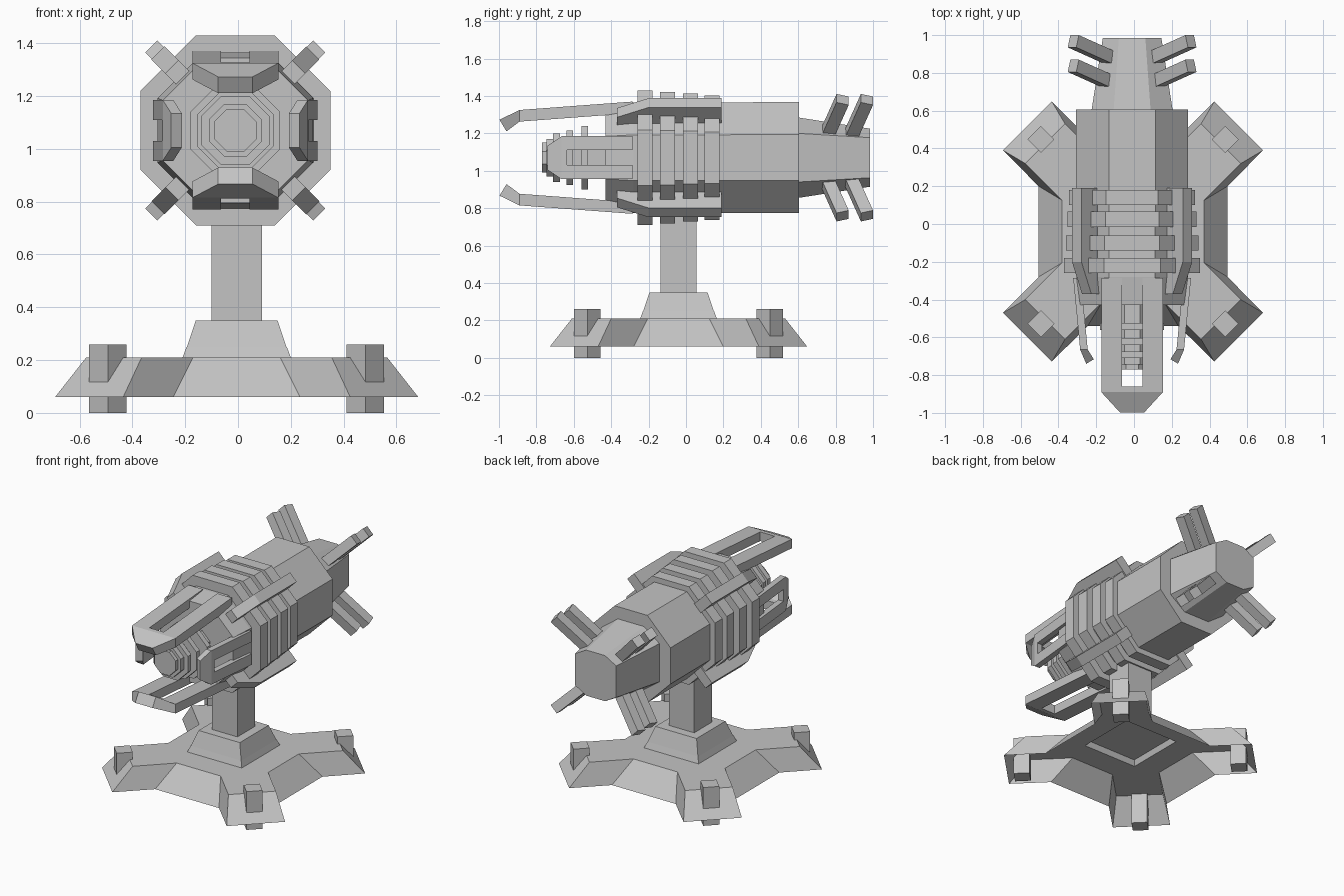
import bpy, bmesh, math
from math import sin, cos, tan, radians

cube = bpy.data.objects.get("Cube")
if cube:
    bpy.data.objects.remove(cube, do_unlink=True)

GREY = (0.55, 0.55, 0.55, 1)
metal = bpy.data.materials.new("plain grey")
metal.use_nodes = True
metal.diffuse_color = GREY
metal.node_tree.nodes["Principled BSDF"].inputs["Base Color"].default_value = GREY

CX, CZ = -0.01, 1.07      # axis of the gun
BX, BY = -0.005, -0.04    # centre of the stand


def finish(name, bm):
    bmesh.ops.recalc_face_normals(bm, faces=bm.faces)
    mesh = bpy.data.meshes.new(name)
    bm.to_mesh(mesh)
    bm.free()
    mesh.materials.append(metal)
    obj = bpy.data.objects.new(name, mesh)
    bpy.context.collection.objects.link(obj)
    return obj


def loft(name, rings):
    """Closed solid through rings that have equal point counts."""
    bm = bmesh.new()
    loops = [[bm.verts.new(p) for p in ring] for ring in rings]
    for a, b in zip(loops, loops[1:]):
        for i in range(len(a)):
            j = (i + 1) % len(a)
            bm.faces.new((a[i], a[j], b[j], b[i]))
    bm.faces.new(loops[0][::-1])
    bm.faces.new(loops[-1])
    return finish(name, bm)


def around(angle, t, y, r):
    """Point at distance r from the gun axis, shifted sideways by t."""
    a = radians(angle)
    return (CX + r * sin(a) + t * cos(a), y, CZ + r * cos(a) - t * sin(a))


def octagon(y, r, top=None, side=None):
    f = r * tan(math.pi / 8)
    fx, fz = top or f, side or f
    pts = [(fx, r), (r, fz), (r, -fz), (fx, -r),
           (-fx, -r), (-r, -fz), (-r, fz), (-fx, r)]
    return [(CX + x, y, CZ + z) for x, z in pts]


def square(half, z):
    return [(BX + sx * half, BY + sy * half, z)
            for sx, sy in ((1, 1), (-1, 1), (-1, -1), (1, -1))]


# Gun body, tapered tail and cooling rings
loft("gun_body", [octagon(-0.43, 0.275), octagon(-0.28, 0.295),
                  octagon(0.605, 0.297)])
loft("gun_tail", [octagon(0.6, 0.215, 0.098, 0.13),
                  octagon(0.985, 0.155, 0.07, 0.107)])
for i, y in enumerate((-0.26, -0.14, -0.015, 0.1)):
    r = 0.36 - 0.009 * i
    loft(f"body_ring_{i + 1}", [octagon(y, r), octagon(y + 0.08, r)])

# Barrel with stepped rings
loft("barrel", [octagon(-0.745, 0.1), octagon(-0.4, 0.1)])
loft("muzzle", [octagon(-0.77, 0.08), octagon(-0.7, 0.08)])
for i, (y, r) in enumerate(((-0.71, 0.13), (-0.64, 0.145), (-0.56, 0.17))):
    loft(f"barrel_ring_{i + 1}", [octagon(y, r), octagon(y + 0.036, r)])

# Ribs along the four diagonals, sloped at the front
for k, angle in enumerate((45, 135, 225, 315)):
    rings = []
    for y, r in ((-0.37, 0.34), (-0.2, 0.415), (0.19, 0.415)):
        rings.append([around(angle, t, y, q) for t, q in
                      ((-0.035, 0.25), (0.035, 0.25), (0.035, r), (-0.035, r))])
    loft(f"diagonal_rib_{k + 1}", rings)

    # Pair of swept fins on the tail
    for n, y in enumerate((0.7, 0.83)):
        rings = []
        for q, dy in ((0.12, 0), (0.45, 0.105)):
            rings.append([around(angle, t, y + dy + e, q - 0.3 * e) for t, e in
                          ((-0.032, 0), (0.032, 0), (0.032, 0.065), (-0.032, 0.065))])
        loft(f"tail_fin_{k + 1}_{n + 1}", rings)


def prong(name, angle, wide, gap, thick, path, cross, tip_half):
    """Forked arm: two bars joined by a cross piece and an inward tip."""
    (y0, r0), (y1, r1), (y2, r2) = path
    rc = r1 + (r0 - r1) * (cross - y1) / (y0 - y1)

    def section(y, r, a, b, lean=0):
        return [around(angle, a, y, r), around(angle, b, y, r),
                around(angle, b, y + lean, r - thick),
                around(angle, a, y + lean, r - thick)]

    for side, s in (("left", 1), ("right", -1)):
        loft(f"{name}_{side}_bar", [section(y0, r0, s * gap, s * wide),
                                    section(cross, rc, s * gap, s * wide)])
    loft(f"{name}_tip", [section(cross, rc, -wide, wide),
                         section(y1, r1, -wide, wide),
                         section(y2, r2, -tip_half, tip_half, thick * 0.6)])


long_path = ((-0.285, 0.3), (-0.89, 0.255), (-0.997, 0.203))
short_path = ((-0.285, 0.312), (-0.665, 0.275), (-0.74, 0.243))
for name, angle in (("upper_prong", 0), ("lower_prong", 180)):
    prong(name, angle, 0.163, 0.054, 0.062, long_path, -0.86, 0.065)
for name, angle in (("left_prong", 90), ("right_prong", 270)):
    prong(name, angle, 0.115, 0.04, 0.04, short_path, -0.635, 0.065)

# Post and its stepped plinth
loft("post", [[(x, y, z) for x, y, _ in square(0.095, 0)] for z in (0.3, 0.82)])
loft("plinth", [square(0.19, 0.245), square(0.155, 0.35)])


# Four-armed base: a shell open underneath
def star(corner, inner, half, side, z):
    """Twelve points, three for each quarter pair of arm and side."""
    pts = []
    for k in range(4):
        c, s = round(cos(k * math.pi / 2)), round(sin(k * math.pi / 2))
        for x, y in ((inner, half), (corner, side), (side, corner), (half, inner)):
            pts.append((BX + c * x - s * y, BY + s * x + c * y, z))
    return pts


bm = bmesh.new()
low = [bm.verts.new(p) for p in star(0.688, 0.5, 0.24, 0.43, 0.06)]
high = [bm.verts.new(p) for p in star(0.57, 0.375, 0.165, 0.36, 0.21)]
hole = [bm.verts.new(p) for p in square(0.205, 0.21)]
rim = [bm.verts.new(p) for p in square(0.19, 0.25)]
for i in range(16):
    j = (i + 1) % 16
    bm.faces.new((low[i], low[j], high[j], high[i]))
for k in range(4):
    n = (k + 1) % 4
    bm.faces.new(high[4 * k:4 * k + 4] + [hole[k]])
    bm.faces.new((hole[k], high[4 * k + 3], high[4 * n], hole[n]))
    bm.faces.new((hole[k], hole[n], rim[n], rim[k]))
finish("base", bm)

# Feet standing through the arm ends
for k in range(4):
    a = math.pi / 4 + k * math.pi / 2
    fx, fy = BX + 0.69 * cos(a), BY + 0.69 * sin(a)
    ring = [(fx + 0.071 * cos(q * math.pi / 2), fy + 0.071 * sin(q * math.pi / 2))
            for q in range(4)]
    loft(f"foot_{k + 1}", [[(x, y, z) for x, y in ring] for z in (0, 0.26)])
